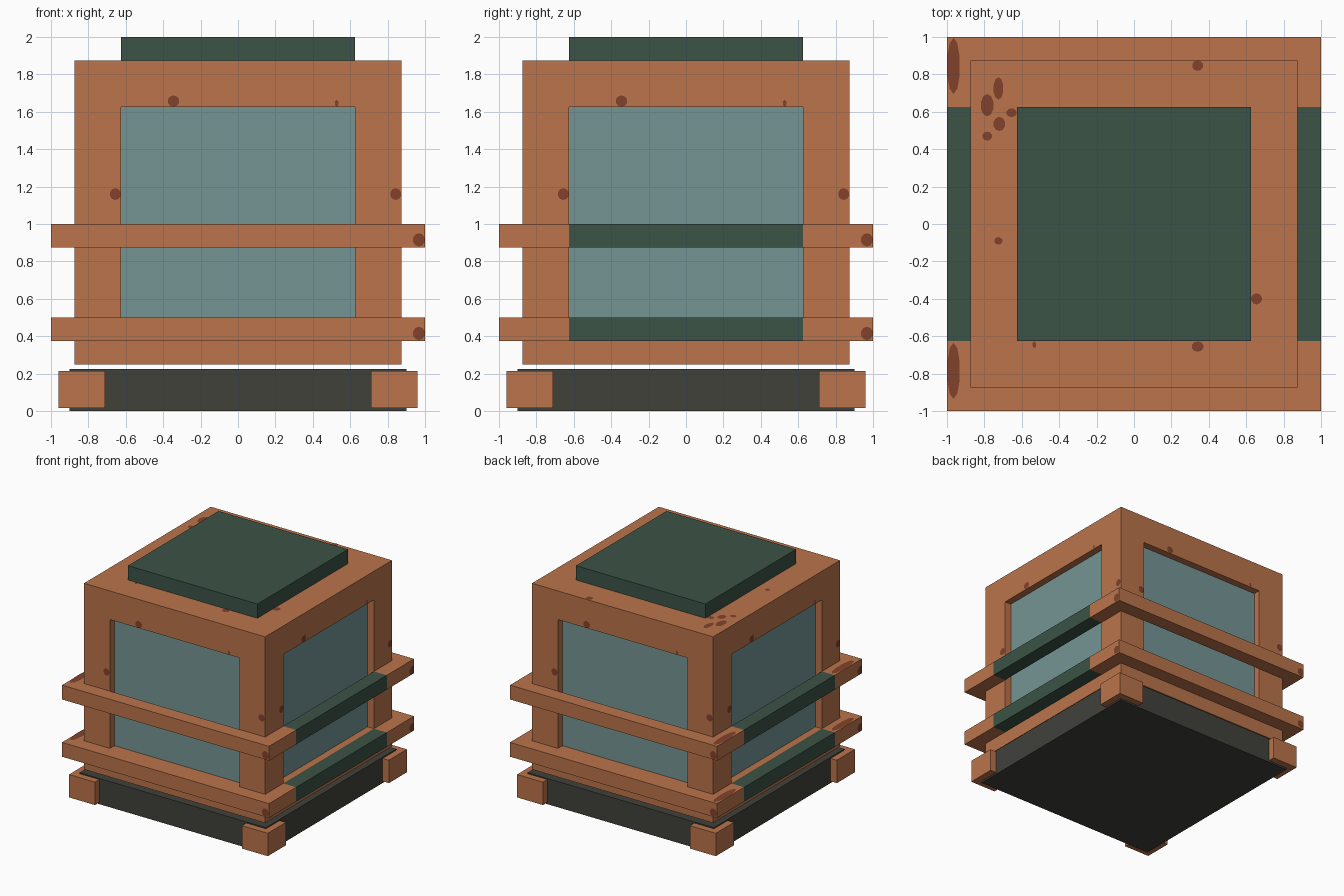
import bpy, bmesh, math
from mathutils import Matrix, Vector

if "Cube" in bpy.data.objects:
    bpy.data.objects.remove(bpy.data.objects["Cube"])


def material(name, r, g, b):
    m = bpy.data.materials.new(name)
    lin = [((c / 255 + 0.055) / 1.055) ** 2.4 for c in (r, g, b)]
    m.diffuse_color = (*lin, 1)
    m.use_nodes = True
    m.node_tree.nodes["Principled BSDF"].inputs["Base Color"].default_value = m.diffuse_color
    return m


COPPER = material("copper orange", 187, 116, 75)
RUST = material("rust brown", 130, 66, 43)
GLASS = material("pale teal glass", 117, 149, 148)
GREEN = material("dark green", 60, 83, 70)
DARK = material("charcoal", 65, 65, 59)


def finish(name, bm, *mats):
    me = bpy.data.meshes.new(name)
    bm.to_mesh(me)
    bm.free()
    ob = bpy.data.objects.new(name, me)
    for m in mats:
        me.materials.append(m)
    bpy.context.collection.objects.link(ob)
    return ob


def box_mesh(lo, hi):
    lo, hi = Vector(lo), Vector(hi)
    bm = bmesh.new()
    bmesh.ops.create_cube(bm, size=1, matrix=Matrix.Translation((lo + hi) / 2)
                          @ Matrix.Diagonal((*(hi - lo), 1)))
    return bm


def box(name, lo, hi, mat):
    return finish(name, box_mesh(lo, hi), mat)


# Base slab with four corner feet
box("base_slab", (-0.9, -0.9, 0), (0.9, 0.9, 0.225), DARK)
for sx in (-1, 1):
    for sy in (-1, 1):
        cx, cy = 0.835 * sx, 0.835 * sy
        box("corner_foot", (cx - 0.125, cy - 0.125, 0.015),
            (cx + 0.125, cy + 0.125, 0.215), COPPER)

# Body: each side is inset to a frame and the pane pushed inward
bm = box_mesh((-0.875, -0.875, 0.25), (0.875, 0.875, 1.875))
bm.normal_update()
panes = [f for f in bm.faces if abs(f.normal.z) < 0.5]
bmesh.ops.inset_individual(bm, faces=panes, thickness=0.25, use_even_offset=True)
bmesh.ops.inset_individual(bm, faces=panes, thickness=0, depth=-0.0625)
for f in panes:
    f.material_index = 1
finish("body_frame", bm, COPPER, GLASS)

# Lid
box("lid", (-0.625, -0.625, 1.875), (0.625, 0.625, 2), GREEN)

# Two rail rings; side rails have a green middle section
for z in (0.375, 0.875):
    for s in (-1, 1):
        y0, y1 = sorted((0.875 * s, s))
        box("long_rail", (-1, y0, z), (1, y1, z + 0.125), COPPER)
        bm = box_mesh((y0, -0.875, z), (y1, 0.875, z + 0.125))
        for cut in (-0.625, 0.625):
            bmesh.ops.bisect_plane(bm, geom=bm.verts[:] + bm.edges[:] + bm.faces[:],
                                   plane_co=(0, cut, 0), plane_no=(0, 1, 0))
        for f in bm.faces:
            f.material_index = int(abs(f.calc_center_median().y) < 0.6)
        finish("side_rail", bm, COPPER, GREEN)


def spot(bm, mat, u, v, ru, rv, n=10):
    """Flat patch facing +z of the matrix, kept inside its own outline."""
    vs = [bm.verts.new(mat @ Vector((u + ru * math.cos(a), v + rv * math.sin(a), 0)))
          for a in (2 * math.pi * (i + 0.5) / n for i in range(n))]
    bm.faces.new(vs)


# Rust spots on the four sides: u, height, radii, distance from centre
SIDE = [(-0.345, 1.657, 0.032, 0.03, 0.875), (0.527, 1.645, 0.01, 0.018, 0.875),
        (-0.656, 1.16, 0.03, 0.032, 0.875), (0.843, 1.16, 0.03, 0.032, 0.875),
        (0.967, 0.915, 0.032, 0.036, 1.0), (0.967, 0.415, 0.032, 0.036, 1.0)]
bm = bmesh.new()
for k in range(4):
    for u, h, ru, rv, d in SIDE:
        m = (Matrix.Rotation(k * math.pi / 2, 4, 'Z')
             @ Matrix.Translation((0, -d - 0.003, 0)) @ Matrix.Rotation(math.pi / 2, 4, 'X'))
        spot(bm, m, u, h, ru, rv)
finish("side_rust", bm, RUST)

# Rust spots on the top of the body and on the rail tops
TOP = [(0.34, 0.847, 0.03, 0.028), (0.34, -0.655, 0.032, 0.028),
       (0.655, -0.4, 0.03, 0.03), (-0.725, -0.09, 0.022, 0.02),
       (-0.533, -0.645, 0.01, 0.018), (-0.725, 0.725, 0.027, 0.06),
       (-0.785, 0.635, 0.035, 0.06), (-0.72, 0.535, 0.032, 0.038),
       (-0.785, 0.47, 0.026, 0.024), (-0.655, 0.595, 0.028, 0.024)]
bm = bmesh.new()
for s in TOP:
    spot(bm, Matrix.Translation((0, 0, 1.878)), *s)
for z in (0.503, 1.003):
    for y in (0.845, -0.785):
        spot(bm, Matrix.Translation((0, 0, z)), -0.965, y, 0.035, 0.15)
finish("top_rust", bm, RUST)
